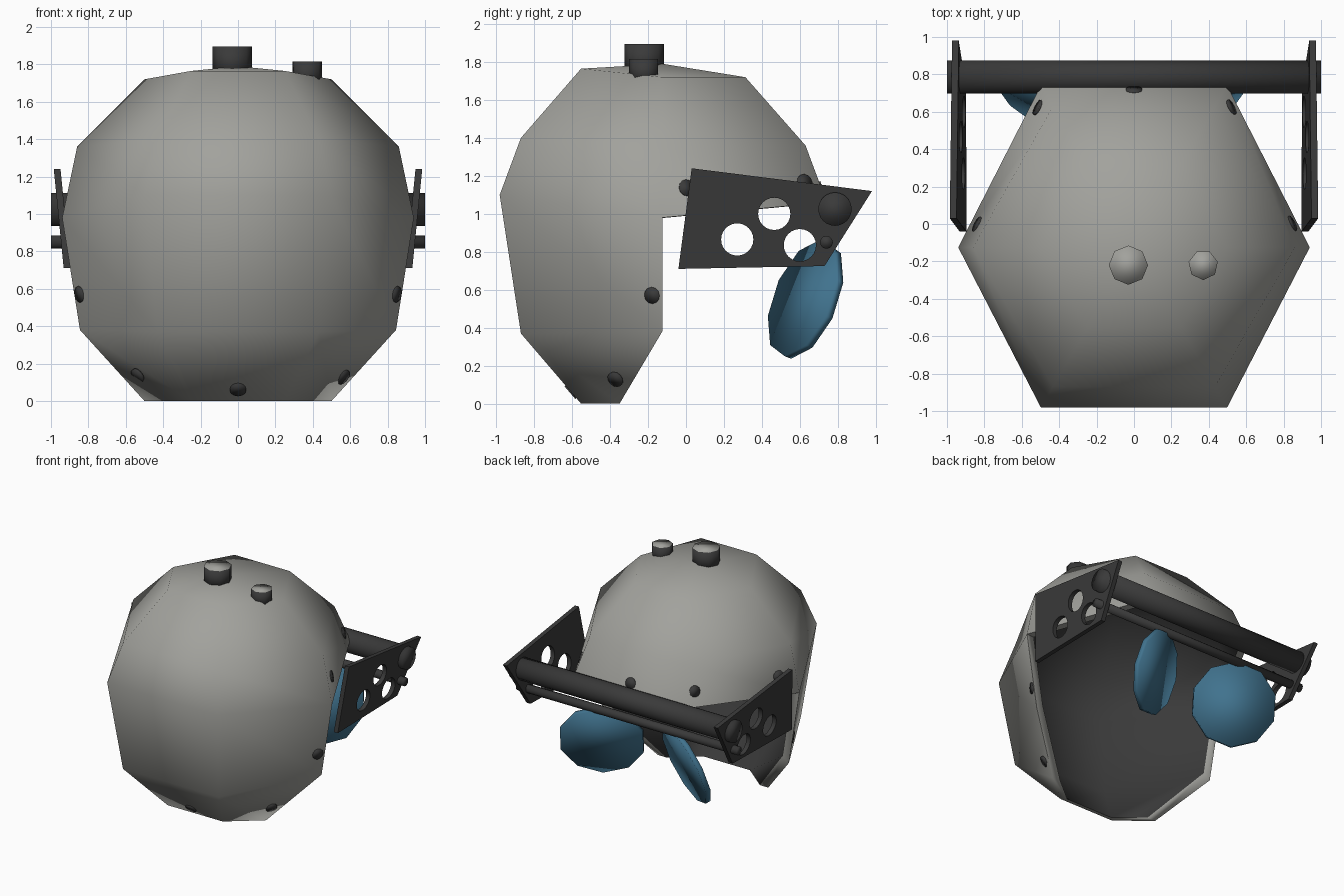
import bpy, bmesh, math
from mathutils import Vector
from mathutils.bvhtree import BVHTree

if "Cube" in bpy.data.objects:
    bpy.data.objects.remove(bpy.data.objects["Cube"])


def material(name, rgb):
    m = bpy.data.materials.new(name)
    m.diffuse_color = (*rgb, 1)
    m.use_nodes = True
    m.node_tree.nodes["Principled BSDF"].inputs["Base Color"].default_value = m.diffuse_color
    return m


SHELL = material("shell grey", (0.36, 0.36, 0.335))
DARK = material("dark metal", (0.042, 0.042, 0.042))
BLUE = material("lens blue", (0.052, 0.17, 0.27))


def finish(name, bm, mats, angle=None):
    bmesh.ops.recalc_face_normals(bm, faces=bm.faces)
    me = bpy.data.meshes.new(name)
    bm.to_mesh(me)
    bm.free()
    ob = bpy.data.objects.new(name, me)
    bpy.context.collection.objects.link(ob)
    for m in mats:
        me.materials.append(m)
    if angle:
        smooth(ob, angle)
    return ob


def smooth(ob, angle):
    bpy.ops.object.select_all(action='DESELECT')
    ob.select_set(True)
    bpy.context.view_layer.objects.active = ob
    bpy.ops.object.shade_smooth_by_angle(angle=math.radians(angle))


def disc(name, pos, normal, r, depth, sides, mats, angle=100, cap=None):
    """Cylinder centred on pos, pointing along normal."""
    bm = bmesh.new()
    bmesh.ops.create_cone(bm, cap_ends=True, segments=sides, radius1=r, radius2=r, depth=depth)
    if cap is not None:
        for f in bm.faces:
            if f.calc_center_median().z > depth * 0.49:
                f.material_index = cap
    ob = finish(name, bm, mats, angle)
    ob.rotation_mode = 'QUATERNION'
    ob.rotation_quaternion = Vector(normal).to_track_quat('Z', 'Y')
    ob.location = pos
    return ob


# Helmet shell: six-sided sphere, lower back left open
# rings: radius, side x, side y, side z, front z, back z
RINGS = [(0.50, 0.50, -0.125, 1.72, 1.765, 1.72),
         (0.866, 0.86, -0.125, 1.36, 1.40, 1.36),
         (0.995, 0.94, -0.125, 0.98, 1.10, 1.06),
         (0.866, 0.845, -0.125, 0.38, 0.37, None),
         (0.50, 0.50, -0.35, 0.0, 0.0, None)]
bm = bmesh.new()
pole = bm.verts.new((0, -0.12, 1.79))
rows = []
for r, sx, sy, sz, fz, bz in RINGS:
    row = []
    for k in range(6):
        a = k * math.pi / 3
        x, y = r * math.cos(a), -0.12 + r * math.sin(a)
        if k in (0, 3):
            row.append(bm.verts.new((math.copysign(sx, x), sy, sz)))
        elif k in (1, 2):
            row.append(bm.verts.new((x, y, bz)) if bz else None)
        else:
            row.append(bm.verts.new((x, y, fz)))
    rows.append(row)
for k in range(6):
    n = (k + 1) % 6
    bm.faces.new((pole, rows[0][k], rows[0][n]))
    for up, low in zip(rows, rows[1:]):
        if low[k] and low[n]:
            bm.faces.new((up[k], low[k], low[n], up[n]))
bmesh.ops.recalc_face_normals(bm, faces=bm.faces)
if sum(f.normal.dot(f.calc_center_median() - Vector((0, -0.12, 0.9))) for f in bm.faces) < 0:
    bmesh.ops.reverse_faces(bm, faces=bm.faces)
tree = BVHTree.FromBMesh(bm)
shell = finish("helmet_shell", bm, [SHELL, DARK])
count = len(shell.data.vertices)
mod = shell.modifiers.new("thickness", 'SOLIDIFY')
mod.thickness = 0.055
mod.offset = -1
mod.material_offset = 1
bpy.context.view_layer.objects.active = shell
shell.select_set(True)
bpy.ops.object.modifier_apply(modifier=mod.name)

# Shrink the inner wall toward the middle so the rim stays flush
verts = shell.data.vertices
for i in range(count):
    p = verts[i].co
    c = Vector((0, -0.125, 0.95 if p.z > 0.01 else 0))
    if p.z < 0.01:
        c.y = -0.35
    verts[count + i].co = c + (p - c) * (0.93 if p.z > 0.01 else 0.85)
smooth(shell, 75)

# Rivets along the rim
for p in [(0.85, -0.18, 0.57), (0.56, -0.37, 0.13), (0, -0.61, 0.06),
          (0.86, 0.01, 1.14), (0.53, 0.63, 1.17), (0, 0.72, 1.13)]:
    for s in ((1, -1) if p[0] else (1,)):
        loc, nor, _, _ = tree.find_nearest(Vector((s * p[0], p[1], p[2])))
        disc("rivet", loc, nor, 0.044, 0.014, 12, [DARK])

# Knobs on the crown
disc("large_knob", (-0.03, -0.22, 1.815), (0, 0, 1), 0.105, 0.16, 8, [DARK, SHELL], 100, 1)
disc("small_knob", (0.37, -0.22, 1.75), (0, 0, 1), 0.08, 0.13, 7, [DARK, SHELL], 100, 1)


# Side plates with three round holes, leaning slightly inward at the bottom
def side_plate(s):
    cu = bpy.data.curves.new("plate_profile", 'CURVE')
    cu.dimensions = '2D'
    cu.fill_mode = 'BOTH'
    cu.extrude = 0.018
    loops = [[(0.03, 1.24), (0.98, 1.12), (0.73, 0.725), (-0.04, 0.71)]]
    for cy, cz in ((0.27, 0.865), (0.465, 1.0), (0.60, 0.835)):
        loops.append([(cy + 0.085 * math.cos(i * math.pi / 12),
                       cz + 0.085 * math.sin(i * math.pi / 12)) for i in range(24)])
    for pts in loops:
        sp = cu.splines.new('POLY')
        sp.points.add(len(pts) - 1)
        for q, (u, v) in zip(sp.points, pts):
            q.co = (u, v, 0, 1)
        sp.use_cyclic_u = True
    tmp = bpy.data.objects.new("plate_profile", cu)
    bpy.context.collection.objects.link(tmp)
    bpy.context.view_layer.update()
    bm = bmesh.new()
    bm.from_mesh(tmp.to_mesh())
    bpy.data.objects.remove(tmp)
    bmesh.ops.remove_doubles(bm, verts=bm.verts, dist=1e-4)
    for v in bm.verts:
        y, z, w = v.co
        v.co = (s * (0.914 + (z - 0.71) * 0.1 + w), y, z)
    finish("side_plate", bm, [DARK], 30)


for s in (1, -1):
    side_plate(s)

# Cross bar and thin rod
disc("cross_bar", (0, 0.785, 1.025), (1, 0, 0), 0.088, 2.0, 24, [DARK])
disc("thin_rod", (0, 0.74, 0.85), (1, 0, 0), 0.034, 2.0, 12, [DARK])

# Hanging lenses, turned toward each other
for s, x in ((1, 0.32), (-1, -0.445)):
    disc("lens", (x, 0.63, 0.55), (-s * 0.47, 0.82, -0.33), 0.325, 0.04, 10, [BLUE])
